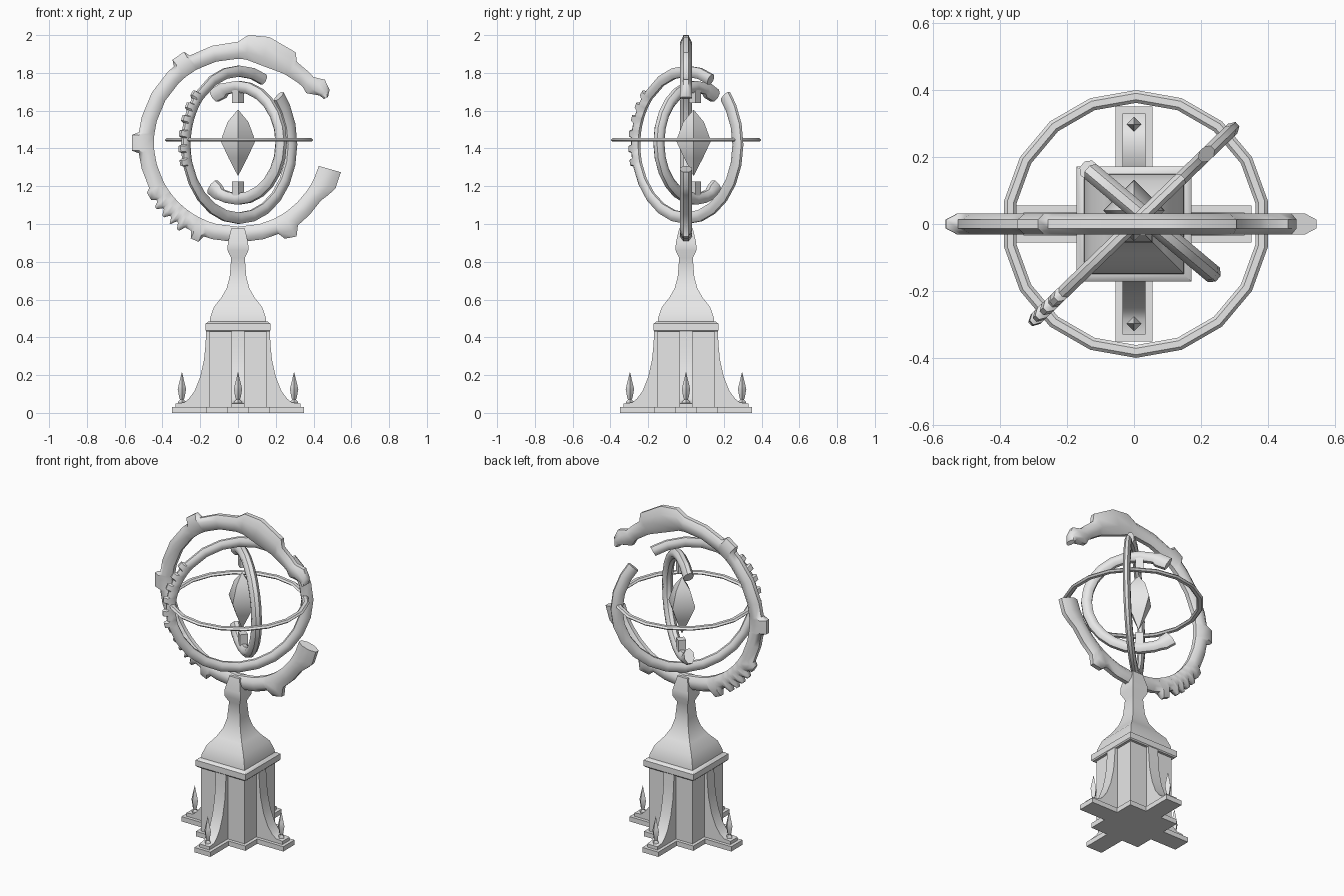
import bpy, bmesh
from math import sin, cos, pi, radians, sqrt
from mathutils import Matrix

if "Cube" in bpy.data.objects:
    bpy.data.objects.remove(bpy.data.objects["Cube"])

stone = bpy.data.materials.new("pale_stone")
stone.use_nodes = True
stone.diffuse_color = (0.8, 0.8, 0.8, 1)
stone.node_tree.nodes["Principled BSDF"].inputs["Base Color"].default_value = (0.8, 0.8, 0.8, 1)


def finish(name, bm, loc=(0, 0, 0), turn=0, smooth=40):
    """Turn a bmesh into a named, shaded object."""
    bmesh.ops.remove_doubles(bm, verts=bm.verts, dist=0.0005)
    bmesh.ops.recalc_face_normals(bm, faces=bm.faces)
    mesh = bpy.data.meshes.new(name)
    bm.to_mesh(mesh)
    bm.free()
    mesh.materials.append(stone)
    obj = bpy.data.objects.new(name, mesh)
    bpy.context.collection.objects.link(obj)
    obj.location = loc
    obj.rotation_euler.z = radians(turn)
    bpy.ops.object.select_all(action="DESELECT")
    obj.select_set(True)
    bpy.context.view_layer.objects.active = obj
    bpy.ops.object.shade_smooth_by_angle(angle=radians(smooth))
    return obj


def skin(bm, loops, closed=False):
    """Bridge equal vertex loops, capping the ends of an open run."""
    rows = [[bm.verts.new(p) for p in loop] for loop in loops]
    count = len(rows[0])
    pairs = list(zip(rows, rows[1:] + rows[:1])) if closed else list(zip(rows, rows[1:]))
    for a, b in pairs:
        for i in range(count):
            j = (i + 1) % count
            bm.faces.new((a[i], a[j], b[j], b[i]))
    if not closed:
        bm.faces.new(rows[0])
        bm.faces.new(rows[-1])


def loft(name, profile, square=True, loc=(0, 0, 0), smooth=40):
    """Four-sided tower from (height, half width) pairs; square or diamond plan."""
    bm = bmesh.new()
    grow, start = (sqrt(2), pi / 4) if square else (1, 0)
    skin(bm, [[(max(w, 0.0008) * grow * cos(start + k * pi / 2),
                max(w, 0.0008) * grow * sin(start + k * pi / 2), z) for k in range(4)]
              for z, w in profile])
    return finish(name, bm, loc, 0, smooth)


def box(name, size, loc, turn=0):
    bm = bmesh.new()
    bmesh.ops.create_cube(bm, size=1, matrix=Matrix.Diagonal((*size, 1)))
    return finish(name, bm, loc, turn)


def broken_ring(name, start, end, inner, outer, depth, marks, loc, turn=0, step=15):
    """Upright open ring; marks are (angle, inner, outer) chips and lumps, None = plain."""
    marks = [(a, i or inner, o or outer) for a, i, o in marks]
    marks = sorted(marks + [(start - 1, inner, outer), (end + 1, inner, outer)])
    angles = {start, end} | {a for a, _, _ in marks if start <= a <= end}
    angles |= {a for a in range(0, 360 * 2, step) if start < a < end
               and all(abs(a - m) > 3 for m in angles)}
    loops = []
    for a in sorted(angles):
        for (a0, i0, o0), (a1, i1, o1) in zip(marks, marks[1:]):
            if a0 <= a <= a1 and a1 > a0:
                t = (a - a0) / (a1 - a0)
                r0, r1 = i0 + (i1 - i0) * t, o0 + (o1 - o0) * t
        loop = []
        for k in range(8):
            s = pi / 8 + k * pi / 4
            r = (r0 + r1) / 2 + (r1 - r0) / 2 * cos(s) / cos(pi / 8)
            loop.append((r * cos(radians(a)), depth * sin(s) / cos(pi / 8), r * sin(radians(a))))
        loops.append(loop)
    bm = bmesh.new()
    skin(bm, loops)
    return finish(name, bm, loc, turn, 45)


# Pedestal core, foot plate, cap and bell-shaped neck
box("foot_plate", (0.34, 0.34, 0.03), (0, 0, 0.015))
box("pedestal_core", (0.30, 0.30, 0.42), (0, 0, 0.23))
loft("pedestal_cap", [(0.43, 0.165), (0.437, 0.171), (0.473, 0.171), (0.485, 0.155)])
loft("pedestal_neck", [(0.48, 0.15), (0.505, 0.147), (0.56, 0.128), (0.61, 0.088), (0.66, 0.06),
                       (0.72, 0.044), (0.82, 0.036), (0.86, 0.055), (0.90, 0.054), (0.98, 0.035)])

# Four buttresses with foot slabs and spikes
fin = [(0.10, 0.02), (0.33, 0.02), (0.33, 0.05), (0.285, 0.055), (0.26, 0.075), (0.23, 0.115),
       (0.20, 0.19), (0.18, 0.28), (0.172, 0.36), (0.168, 0.44), (0.10, 0.44)]
spike = [(0.045, 0.02), (0.06, 0.02), (0.07, 0.009), (0.08, 0.014), (0.125, 0.022),
         (0.14, 0.019), (0.215, 0)]
for n, side in enumerate(("left", "back", "right", "front")):
    turn = n * 90
    c, s = cos(radians(turn)), sin(radians(turn))
    box(side + "_foot_slab", (0.25, 0.11, 0.03), (0.225 * c, 0.225 * s, 0.015), turn)
    bm = bmesh.new()
    skin(bm, [[(x, y, z) for x, z in fin] for y in (-0.035, 0.035)])
    finish(side + "_buttress", bm, turn=turn)
    loft(side + "_spike", spike, False, (0.297 * c, 0.297 * s, 0))

# Great broken ring with its chips and swollen ends
lumps = [(27, 0.51, 0.535), (30, 0.50, 0.56), (36, 0.447, 0.568), (41, 0.453, 0.53),
         (54, 0.44, 0.53), (57.5, 0.437, 0.568), (73.5, 0.428, 0.584), (84.5, 0.443, 0.573),
         (90, None, 0.535), (294, None, None), (296, None, 0.565), (302, None, 0.585),
         (306, None, 0.54), (325, None, 0.535), (335, None, 0.57), (344, None, 0.566)]
for low, high, reach in ((119, 130, 0.56), (174, 186, 0.562), (207, 215, 0.55), (216, 221, 0.555),
                         (222, 227, 0.555), (228, 232, 0.56), (233, 238, 0.56), (242, 250, 0.565)):
    lumps += [(low, None, None), (low + 1.7, None, reach), (high - 1.7, None, reach), (high, None, None)]
broken_ring("great_ring", 27, 344, 0.445, 0.528, 0.031, lumps, (0, 0, 1.43))

# Middle broken ring, jagged on one side
jags = [(62, 0.36, 0.42), (401, 0.355, 0.425)]
for low in (138, 148, 158, 169, 180, 190):
    jags += [(low, None, None), (low + 1, None, 0.436), (low + 5, None, 0.436), (low + 6, None, None)]
broken_ring("middle_ring", 62, 401, 0.362, 0.416, 0.02, jags, (0.004, 0.004, 1.42), 44)

# Inner broken ring with two pivot pins
hub = (0, 0.048)
ends = [(233, 0.25, 0.335), (243, 0.255, 0.335), (247, None, None),
        (466, None, None), (470, 0.255, 0.335), (483, 0.26, 0.335)]
broken_ring("inner_ring", 233, 483, 0.268, 0.328, 0.028, ends, (*hub, 1.43), -40)
box("upper_pin", (0.045, 0.045, 0.08), (*hub, 1.68), -40)
box("lower_pin", (0.045, 0.045, 0.08), (*hub, 1.185), -40)

# Floating crystal
loft("crystal", [(1.255, 0), (1.35, 0.05), (1.44, 0.092), (1.54, 0.055), (1.605, 0)],
     False, (0, 0.04, 0), 50)

# Level hoop
bm = bmesh.new()
hoop = []
for n in range(18):
    a = radians(n * 20 + 10)
    hoop.append([((0.38 + 0.019 * cos(s)) * cos(a), (0.38 + 0.019 * cos(s)) * sin(a), 0.011 * sin(s))
                 for s in (k * pi / 3 for k in range(6))])
skin(bm, hoop, closed=True)
finish("level_hoop", bm, (0.006, 0, 1.445), smooth=45)
